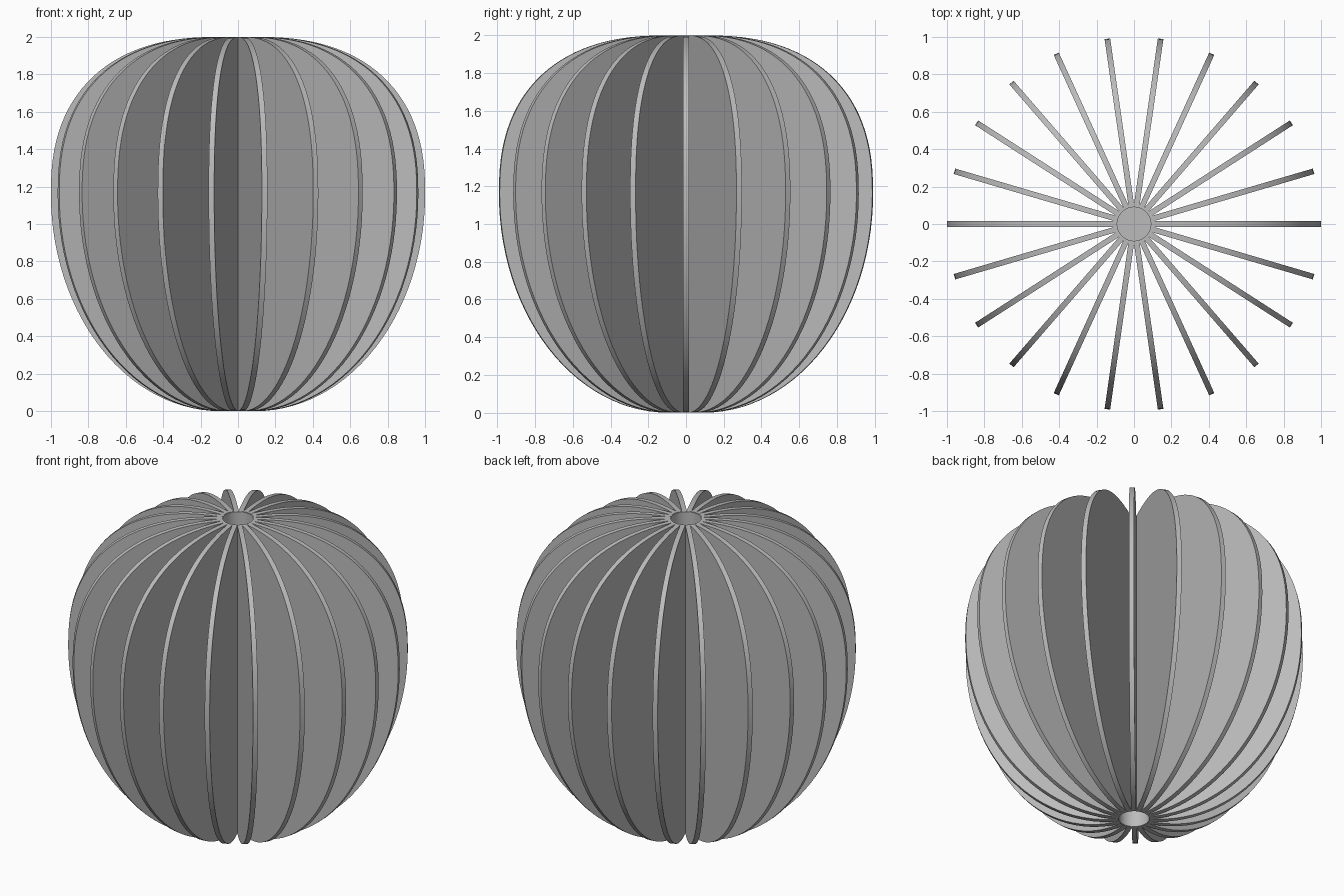
import bpy, bmesh, math

if "Cube" in bpy.data.objects:
    bpy.data.objects.remove(bpy.data.objects["Cube"])

FINS = 22          # radial blades
THICK = 0.03       # blade thickness
HUB = 0.09         # bore radius
MID = 1.16         # height of the widest point
STEPS = 28

grey = bpy.data.materials.new("plain grey")
grey.diffuse_color = (0.5, 0.5, 0.5, 1)
grey.use_nodes = True
grey.node_tree.nodes["Principled BSDF"].inputs["Base Color"].default_value = grey.diffuse_color


def quarter(height, power, t):
    """Point on a superellipse quarter: radius and height offset."""
    r = HUB + 0.004 + (0.996 - HUB) * math.cos(t) ** (2 / power)
    return r, height * math.sin(t) ** (2 / power)


def finish(bm, name):
    bmesh.ops.recalc_face_normals(bm, faces=bm.faces)
    mesh = bpy.data.meshes.new(name)
    bm.to_mesh(mesh)
    bm.free()
    mesh.materials.append(grey)
    obj = bpy.data.objects.new(name, mesh)
    bpy.context.collection.objects.link(obj)
    bpy.ops.object.select_all(action='DESELECT')
    obj.select_set(True)
    bpy.context.view_layer.objects.active = obj
    bpy.ops.object.shade_smooth_by_angle(angle=math.radians(30))
    return obj


# Blade outline: fuller shoulder above, elliptical below
angles = [math.pi / 2 * i / STEPS for i in range(STEPS + 1)]
outline = []
for t in reversed(angles):
    r, h = quarter(MID, 2.0, t)
    outline.append((r, MID - h))
for t in angles[1:]:
    r, h = quarter(2 - MID, 2.4, t)
    outline.append((r, MID + h))

# One blade, extruded to its thickness
bm = bmesh.new()
face = bm.faces.new([bm.verts.new((r, -THICK / 2, z)) for r, z in outline])
ext = bmesh.ops.extrude_face_region(bm, geom=[face])
bmesh.ops.translate(bm, vec=(0, THICK, 0),
                    verts=[v for v in ext["geom"] if isinstance(v, bmesh.types.BMVert)])
blade = finish(bm, "blade")

# Repeat the blade around the axis
for i in range(1, FINS):
    copy = bpy.data.objects.new("blade", blade.data)
    copy.rotation_euler.z = math.tau * i / FINS
    bpy.context.collection.objects.link(copy)

# Hollow core tube
bm = bmesh.new()
section = [(HUB, 0.002), (HUB + 0.012, 0.002), (HUB + 0.012, 1.998), (HUB, 1.998)]
verts = [bm.verts.new((r, 0, z)) for r, z in section]
edges = [bm.edges.new((verts[i], verts[(i + 1) % 4])) for i in range(4)]
bmesh.ops.spin(bm, geom=verts + edges, cent=(0, 0, 0), axis=(0, 0, 1),
               angle=math.tau, steps=48, use_duplicate=False)
bmesh.ops.remove_doubles(bm, verts=bm.verts, dist=0.0005)
finish(bm, "core_tube")

# Disc closing the bore halfway up
bm = bmesh.new()
bmesh.ops.create_cone(bm, cap_ends=True, segments=48, radius1=HUB + 0.005,
                      radius2=HUB + 0.005, depth=0.02)
bmesh.ops.translate(bm, vec=(0, 0, 1), verts=bm.verts)
finish(bm, "core_disc")
